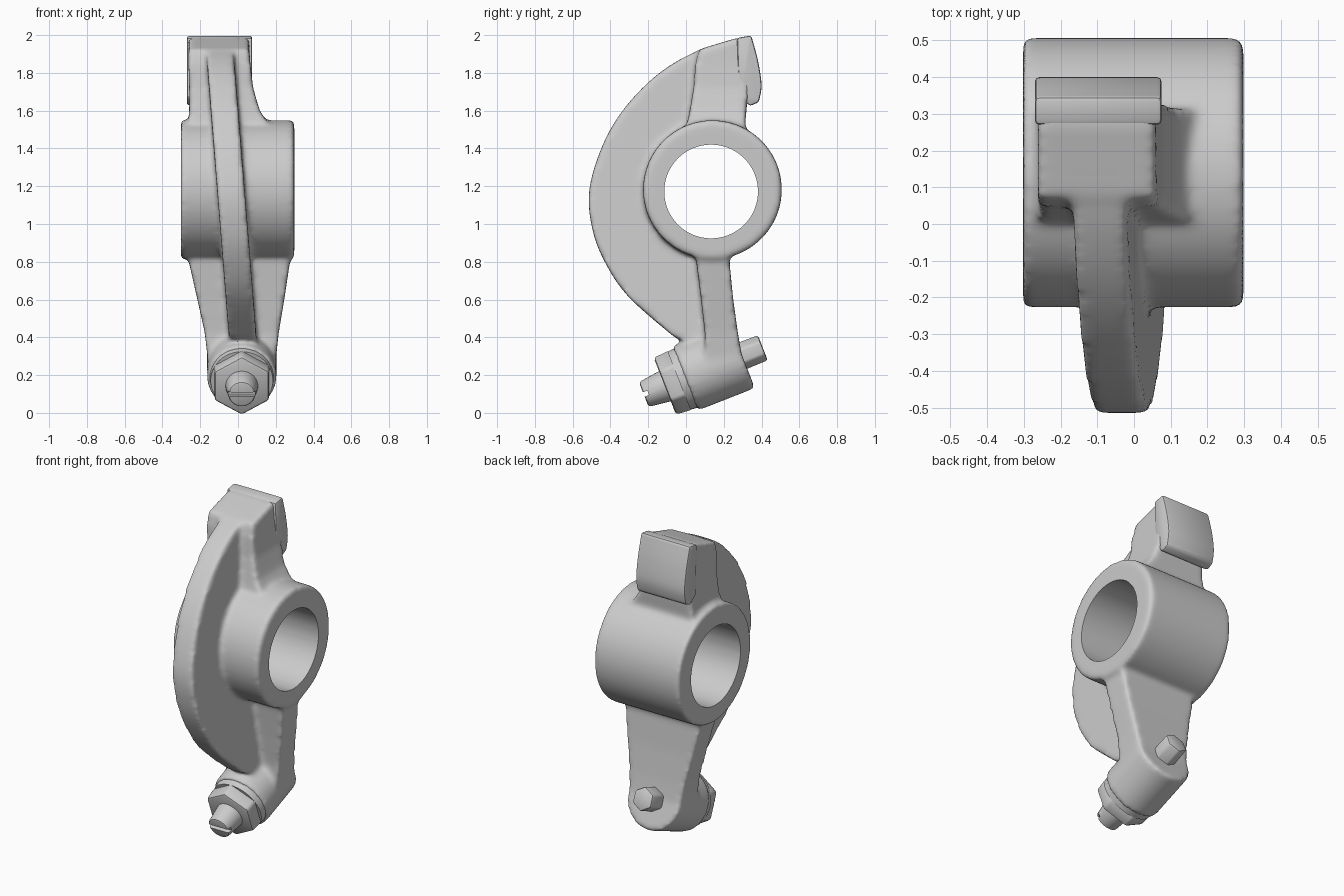
import bpy, bmesh, math
from mathutils import Matrix, Vector

if "Cube" in bpy.data.objects:
    bpy.data.objects.remove(bpy.data.objects["Cube"])

steel = bpy.data.materials.new("cast grey")
steel.diffuse_color = (0.6, 0.6, 0.6, 1)
steel.use_nodes = True
steel.node_tree.nodes["Principled BSDF"].inputs["Base Color"].default_value = steel.diffuse_color

AXIS = Vector((0, 0.931, 0.365))          # adjuster screw direction
ORIGIN = Vector((0.02, 0.0, 0.185))       # front face of the screw boss
TILT = Matrix.Rotation(-math.acos(0.365), 4, 'X')


def make(name, bm):
    bmesh.ops.recalc_face_normals(bm, faces=bm.faces)
    me = bpy.data.meshes.new(name)
    bm.to_mesh(me)
    bm.free()
    ob = bpy.data.objects.new(name, me)
    bpy.context.collection.objects.link(ob)
    me.materials.append(steel)
    return ob


def activate(ob):
    bpy.ops.object.select_all(action='DESELECT')
    ob.select_set(True)
    bpy.context.view_layer.objects.active = ob


def modify(ob, kind, **settings):
    activate(ob)
    mod = ob.modifiers.new(kind.lower(), kind)
    for key, value in settings.items():
        setattr(mod, key, value)
    bpy.ops.object.modifier_apply(modifier=mod.name)


def cut(ob, cutter):
    modify(ob, 'BOOLEAN', operation='DIFFERENCE', object=cutter, solver='EXACT')
    bpy.data.objects.remove(cutter)


def smooth(ob, angle=35):
    activate(ob)
    bpy.ops.object.shade_smooth_by_angle(angle=math.radians(angle))


def cone(bm, matrix, r1, r2, depth, sides=48):
    bmesh.ops.create_cone(bm, cap_ends=True, segments=sides, radius1=r1,
                          radius2=r2, depth=depth, matrix=matrix)


def cross_cylinder(bm, x0, x1, y, z, r, sides=96):
    """Cylinder along x."""
    m = Matrix.Translation(((x0 + x1) / 2, y, z)) @ Matrix.Rotation(math.pi / 2, 4, 'Y')
    cone(bm, m, r, r, x1 - x0, sides)


def on_axis(bm, t0, t1, r0, r1, sides=48):
    """Cone along the adjuster axis between distances t0 and t1."""
    m = Matrix.Translation(ORIGIN + AXIS * (t0 + t1) / 2) @ TILT
    cone(bm, m, r0, r1, t1 - t0, sides)


def prism(bm, outline, x0, x1):
    """Extrude a (y, z) outline; x0 and x1 are functions of z."""
    a = [bm.verts.new((x0(z), y, z)) for y, z in outline]
    b = [bm.verts.new((x1(z), y, z)) for y, z in outline]
    bm.faces.new(a)
    bm.faces.new(b[::-1])
    for i in range(len(a)):
        j = (i + 1) % len(a)
        bm.faces.new((a[i], b[i], b[j], a[j]))


def box_loft(bm, rows):
    """Stack rectangles given as (z, y0, y1, x0, x1)."""
    rings = [[bm.verts.new(p) for p in ((x0, y0, z), (x1, y0, z), (x1, y1, z), (x0, y1, z))]
             for z, y0, y1, x0, x1 in rows]
    bm.faces.new(rings[0])
    bm.faces.new(rings[-1])
    for a, b in zip(rings, rings[1:]):
        for i in range(4):
            j = (i + 1) % 4
            bm.faces.new((a[i], a[j], b[j], b[i]))


def spline(points, steps=6):
    """Catmull-Rom curve through the points."""
    p = [Vector(q) for q in [points[0]] + points + [points[-1]]]
    out = []
    for a, b, c, d in zip(p, p[1:], p[2:], p[3:]):
        for k in range(steps):
            t = k / steps
            out.append(tuple(0.5 * (2 * b + (c - a) * t + (2 * a - 5 * b + 4 * c - d) * t * t
                                    + (3 * b - a - 3 * c + d) * t ** 3)))
    return out + [points[-1]]


# Cast body: hub, leaning rib, neck, lower arm and screw boss fused together
bm = bmesh.new()
cross_cylinder(bm, -0.302, 0.298, 0.14, 1.182, 0.367)
back_of_rib = [(0.3, 1.985), (0.07, 1.92), (-0.14, 1.80), (-0.32, 1.62), (-0.44, 1.42),
               (-0.512, 1.18), (-0.495, 0.97), (-0.425, 0.79), (-0.30, 0.61), (-0.06, 0.40)]
rib = spline(back_of_rib) + [(0.12, 0.34), (0.18, 0.8), (0.2, 1.5), (0.3, 1.7)]


def lean(z):
    return 0.025 - 0.08 * (z - 0.4)


prism(bm, rib, lambda z: lean(z) - 0.073, lambda z: lean(z) + 0.073)
box_loft(bm, [(1.30, -0.05, 0.30, -0.28, 0.25), (1.50, 0.00, 0.31, -0.265, 0.18),
              (1.60, 0.02, 0.32, -0.258, 0.115), (1.72, 0.04, 0.33, -0.258, 0.08),
              (1.85, 0.05, 0.34, -0.262, 0.065), (1.925, 0.07, 0.34, -0.262, 0.06),
              (1.985, 0.27, 0.34, -0.262, 0.06)])
box_loft(bm, [(0.95, 0.02, 0.27, -0.285, 0.29), (0.80, 0.055, 0.23, -0.26, 0.275),
              (0.60, 0.08, 0.25, -0.215, 0.245), (0.42, 0.10, 0.275, -0.175, 0.215),
              (0.28, 0.10, 0.30, -0.16, 0.20)])
on_axis(bm, -0.005, 0.32, 0.184, 0.184)
body = make("rocker_body", bm)
modify(body, 'REMESH', mode='VOXEL', voxel_size=0.013)
modify(body, 'SMOOTH', factor=0.5, iterations=14)

# Shaft bore through the hub
bm = bmesh.new()
cross_cylinder(bm, -0.5, 0.5, 0.133, 1.172, 0.248)
cut(body, make("bore_cutter", bm))
smooth(body, 40)

# Curved contact pad at the top
bm = bmesh.new()
face = spline([(0.345, 1.998), (0.38, 1.87), (0.40, 1.735), (0.385, 1.645)], 5)
prism(bm, face + [(0.34, 1.625), (0.28, 1.67), (0.27, 1.985)],
      lambda z: -0.27, lambda z: 0.075)
pad = make("contact_pad", bm)
modify(pad, 'BEVEL', width=0.012, segments=2, limit_method='ANGLE', angle_limit=0.6)
smooth(pad)

# Lock nut with its round flange
bm = bmesh.new()
on_axis(bm, -0.12, -0.03, 0.165, 0.172, 6)
nut = make("lock_nut", bm)
modify(nut, 'BEVEL', width=0.015, segments=2)
smooth(nut)
bm = bmesh.new()
on_axis(bm, -0.04, 0.01, 0.165, 0.17)
smooth(make("nut_flange", bm))

# Adjuster screw: tapered slotted tip
bm = bmesh.new()
on_axis(bm, -0.24, -0.05, 0.07, 0.095, 32)
tip = make("screw_tip", bm)
modify(tip, 'BEVEL', width=0.012, segments=2, limit_method='ANGLE')
bm = bmesh.new()
bmesh.ops.create_cube(bm, size=1, matrix=Matrix.Translation(ORIGIN - AXIS * 0.24) @ TILT
                      @ Matrix.Diagonal((0.3, 0.025, 0.05, 1)))
cut(tip, make("slot_cutter", bm))
smooth(tip)

# Adjuster screw: six-sided foot behind the boss
bm = bmesh.new()
on_axis(bm, 0.25, 0.437, 0.077, 0.074, 6)
foot = make("screw_foot", bm)
modify(foot, 'BEVEL', width=0.012, segments=2)
smooth(foot)
